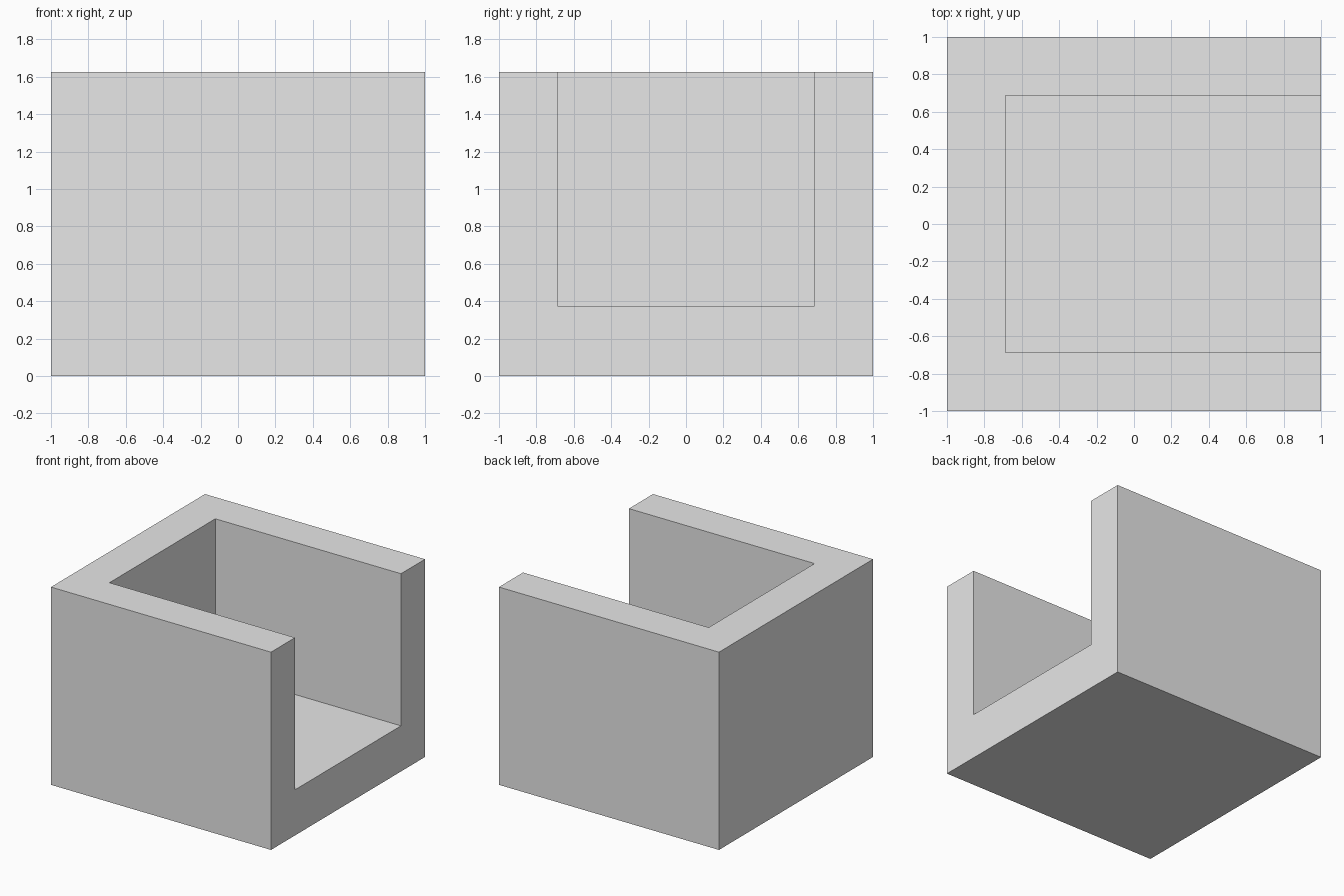
import bpy
import bmesh

cube = bpy.data.objects.get("Cube")
if cube:
    bpy.data.objects.remove(cube, do_unlink=True)

HEIGHT, FLOOR, INNER = 1.625, 0.375, 0.6875

grey = bpy.data.materials.new("light_grey")
grey.use_nodes = True
grey.diffuse_color = (0.8, 0.8, 0.8, 1)
grey.node_tree.nodes["Principled BSDF"].inputs["Base Color"].default_value = (0.8, 0.8, 0.8, 1)

bm = bmesh.new()


def ring(points, z):
    return [bm.verts.new((x, y, z)) for x, y in points]


# Plan outlines: the outer square and the U-shaped recess open towards +x
outer = [(1, INNER), (1, 1), (-1, 1), (-1, -1), (1, -1), (1, -INNER)]
recess = [(1, -INNER), (-INNER, -INNER), (-INNER, INNER), (1, INNER)]

base = ring(outer[1:5], 0)
rim = ring(outer, HEIGHT)
floor = ring(recess, FLOOR)
inner_rim = [rim[5]] + ring(recess[1:3], HEIGHT) + [rim[0]]

# Underside and recess floor
bm.faces.new(base)
bm.faces.new(floor)

# Outer walls on three sides, and recess walls
for i in range(3):
    bm.faces.new((base[i], base[i + 1], rim[i + 2], rim[i + 1]))
    bm.faces.new((floor[i], floor[i + 1], inner_rim[i + 1], inner_rim[i]))

# Top rim and the U-shaped open end
bm.faces.new(rim + inner_rim[1:3])
bm.faces.new((base[0], base[3], rim[4], rim[5], floor[0], floor[3], rim[0], rim[1]))

bmesh.ops.recalc_face_normals(bm, faces=bm.faces)

mesh = bpy.data.meshes.new("open_box")
bm.to_mesh(mesh)
bm.free()
mesh.materials.append(grey)
box = bpy.data.objects.new("open_box", mesh)
bpy.context.collection.objects.link(box)
